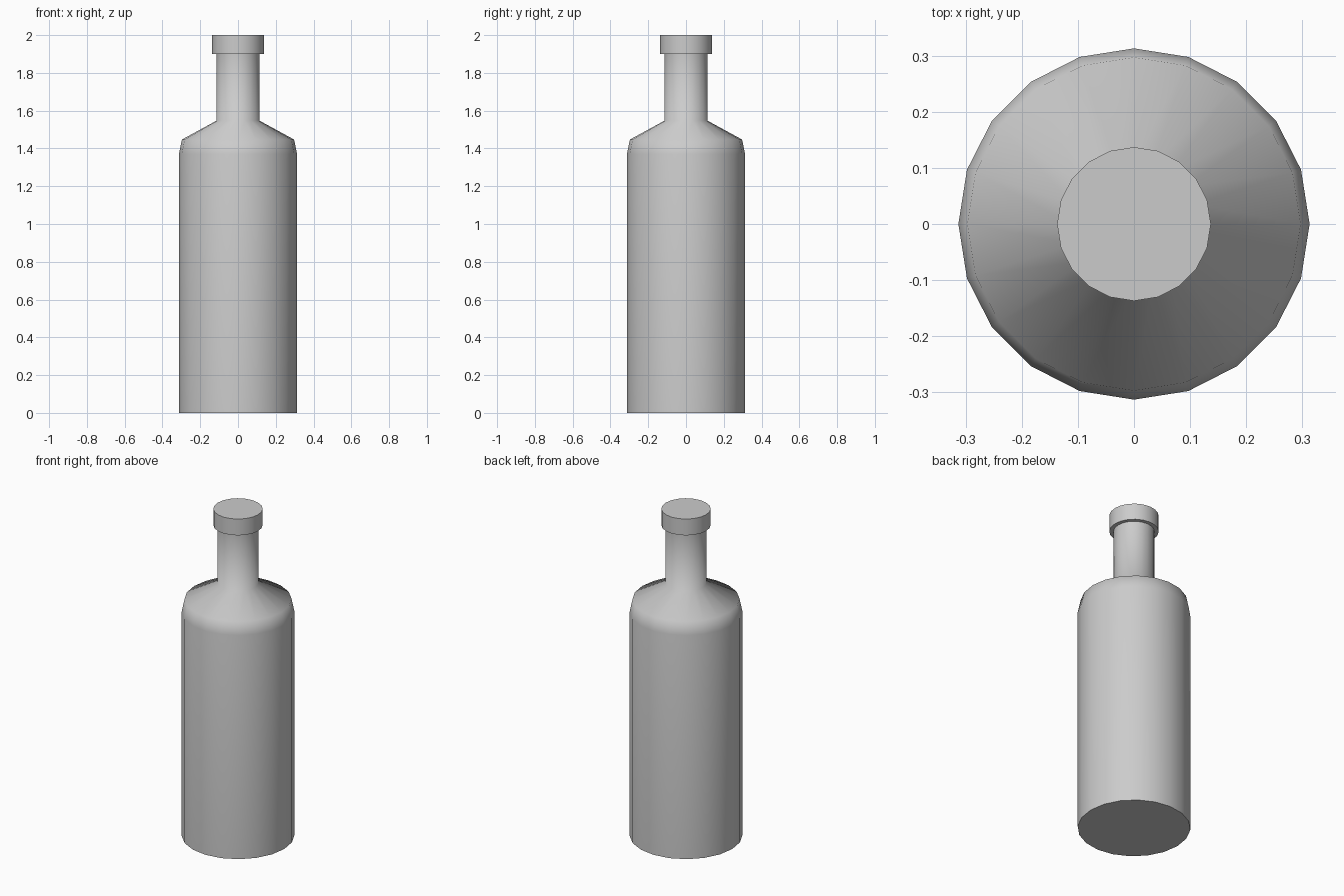
import bpy, bmesh
from math import sin, cos, pi, radians

if "Cube" in bpy.data.objects:
    bpy.data.objects.remove(bpy.data.objects["Cube"])

SIDES = 20


def lathe(name, profile, smooth_angle):
    """Revolve (radius, height) points around z and close both ends."""
    bm = bmesh.new()
    rings = [[bm.verts.new((r * cos(2 * pi * i / SIDES), r * sin(2 * pi * i / SIDES), z))
              for i in range(SIDES)] for r, z in profile]
    for low, high in zip(rings, rings[1:]):
        for i in range(SIDES):
            j = (i + 1) % SIDES
            bm.faces.new((low[i], low[j], high[j], high[i]))
    bm.faces.new(rings[0][::-1])
    bm.faces.new(rings[-1])
    mesh = bpy.data.meshes.new(name)
    bm.to_mesh(mesh)
    bm.free()
    obj = bpy.data.objects.new(name, mesh)
    bpy.context.collection.objects.link(obj)
    bpy.ops.object.select_all(action='DESELECT')
    obj.select_set(True)
    bpy.context.view_layer.objects.active = obj
    bpy.ops.object.shade_smooth_by_angle(angle=radians(smooth_angle))
    return obj


# Body, bevelled shoulder, neck and overhanging lip in one profile
lathe("bottle", [
    (0.313, 0.0), (0.313, 1.37),      # body
    (0.297, 1.447), (0.114, 1.547),   # shoulder
    (0.114, 1.90),                    # neck
    (0.137, 1.90), (0.137, 2.0),      # lip
], 70)
